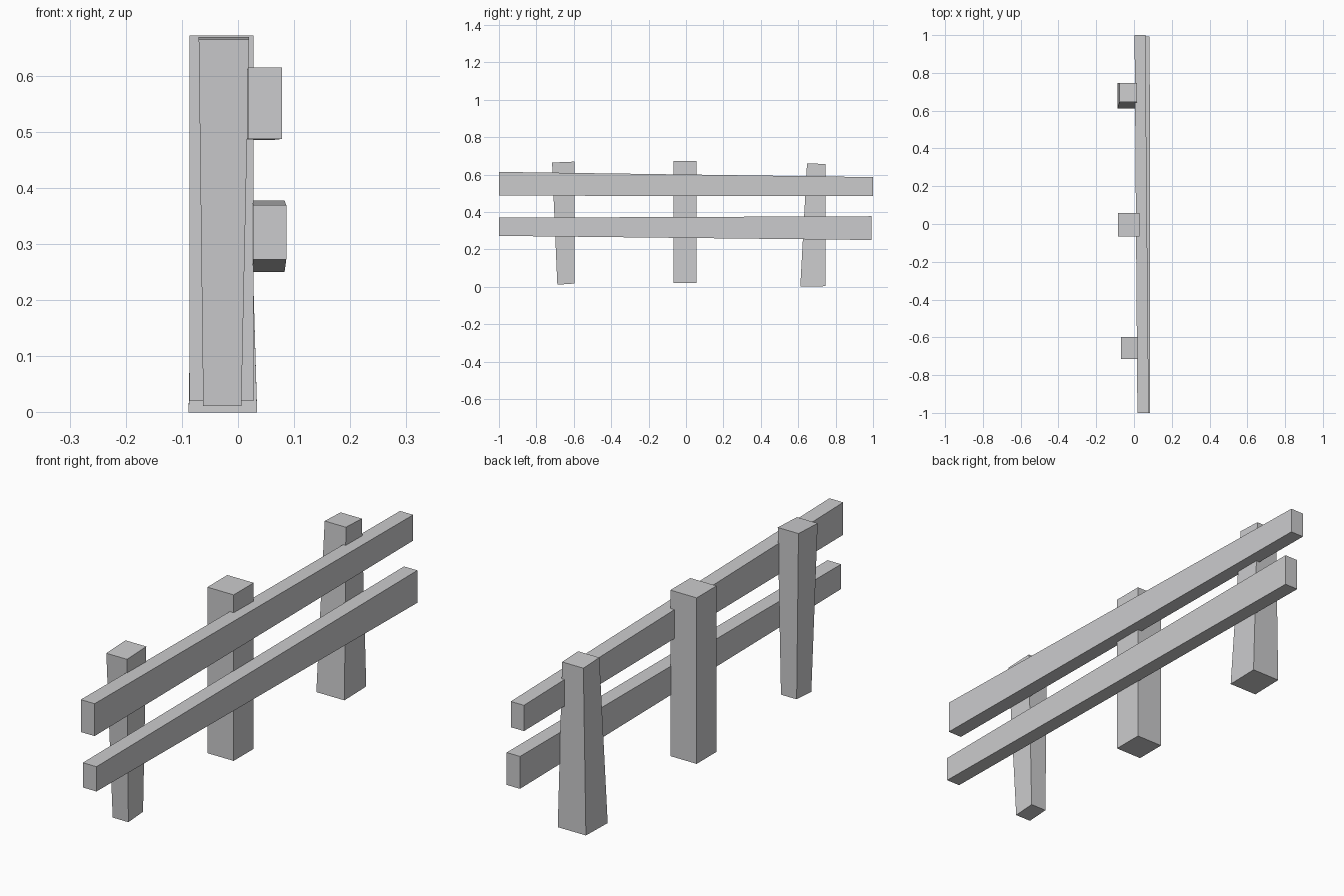
import bpy
import bmesh

if "Cube" in bpy.data.objects:
    bpy.data.objects.remove(bpy.data.objects["Cube"])

grey = bpy.data.materials.new("plain grey")
grey.diffuse_color = (0.6, 0.6, 0.61, 1)
grey.use_nodes = True
grey.node_tree.nodes["Principled BSDF"].inputs["Base Color"].default_value = grey.diffuse_color


def beam(name, ring_a, ring_b):
    """Four-sided beam lofted between two matching end quads."""
    bm = bmesh.new()
    a = [bm.verts.new(p) for p in ring_a]
    b = [bm.verts.new(p) for p in ring_b]
    bm.faces.new(a)
    bm.faces.new(b)
    for i in range(4):
        j = (i + 1) % 4
        bm.faces.new((a[i], a[j], b[j], b[i]))
    bmesh.ops.recalc_face_normals(bm, faces=bm.faces)
    mesh = bpy.data.meshes.new(name)
    bm.to_mesh(mesh)
    bm.free()
    mesh.materials.append(grey)
    bpy.context.collection.objects.link(bpy.data.objects.new(name, mesh))


def post(name, bottom, top):
    """Ends are (x0, x1, y0, y1, z at y0, z at y1)."""
    def ring(e):
        x0, x1, y0, y1, z0, z1 = e
        return [(x0, y0, z0), (x1, y0, z0), (x1, y1, z1), (x0, y1, z1)]
    beam(name, ring(bottom), ring(top))


def rail(name, front, back):
    """Ends are (y, x0, x1, z0, z1)."""
    def ring(e):
        y, x0, x1, z0, z1 = e
        return [(x0, y, z0), (x1, y, z0), (x1, y, z1), (x0, y, z1)]
    beam(name, ring(front), ring(back))


# Uneven hewn posts
post("front_post", (-0.062, 0.006, -0.688, -0.597, 0.011, 0.017),
     (-0.070, 0.020, -0.716, -0.597, 0.664, 0.669))
post("middle_post", (-0.086, 0.028, -0.067, 0.057, 0.020, 0.020),
     (-0.086, 0.028, -0.067, 0.057, 0.671, 0.671))
post("back_post", (-0.088, 0.034, 0.611, 0.746, 0.000, 0.003),
     (-0.077, 0.015, 0.647, 0.746, 0.660, 0.656))

# Slightly crooked rails
rail("upper_rail", (-1.0, 0.018, 0.078, 0.487, 0.614),
     (1.0, 0.003, 0.060, 0.485, 0.586))
rail("lower_rail", (-1.0, 0.027, 0.086, 0.272, 0.369),
     (0.993, 0.025, 0.083, 0.250, 0.377))
